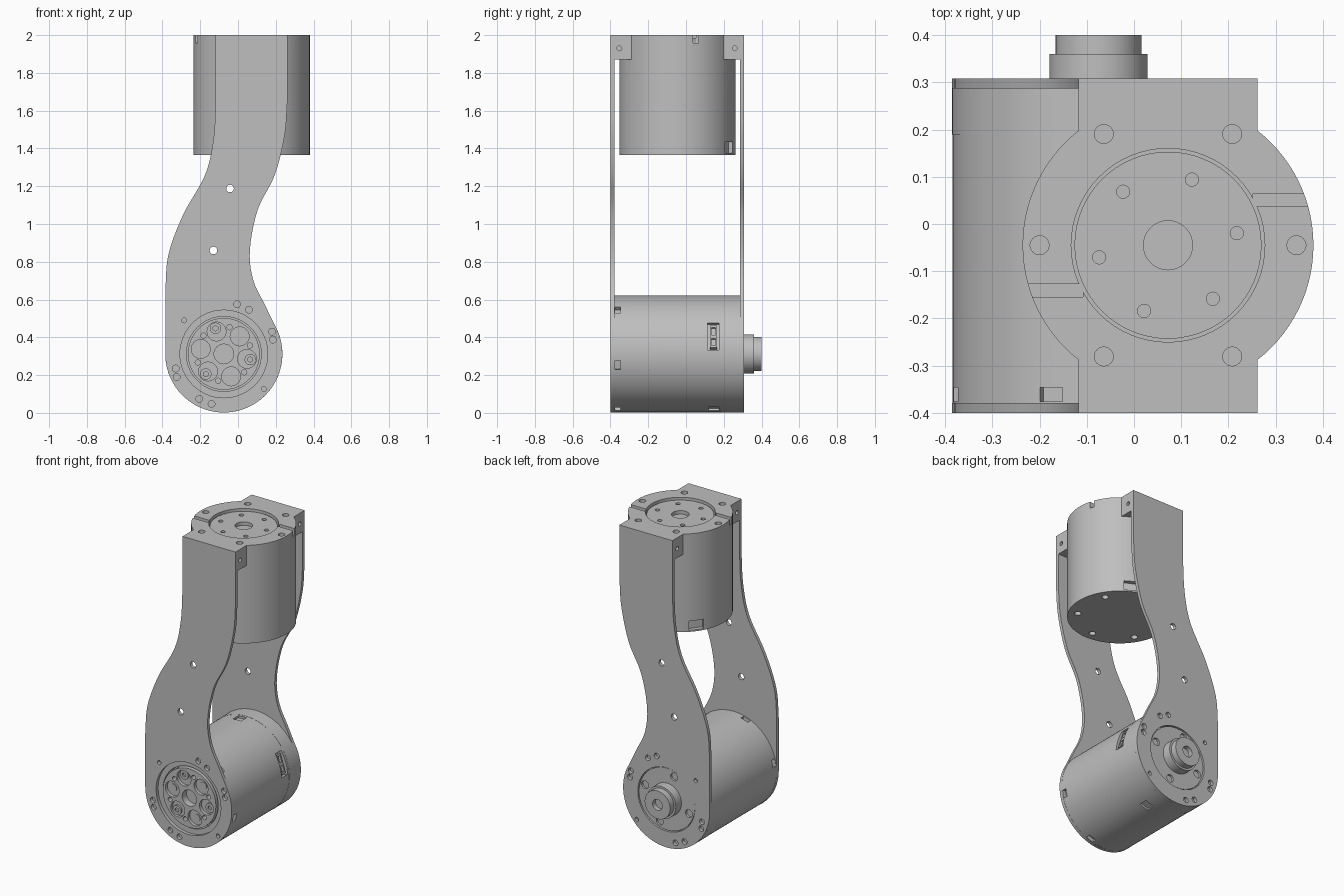
import bpy, bmesh, math
from math import cos, sin, radians
from mathutils import Vector, Matrix

cube = bpy.data.objects.get("Cube")
if cube:
    bpy.data.objects.remove(cube, do_unlink=True)

grey = bpy.data.materials.new("machined_grey")
grey.use_nodes = True
grey.diffuse_color = (0.52, 0.52, 0.52, 1)
grey.node_tree.nodes["Principled BSDF"].inputs["Base Color"].default_value = (0.52, 0.52, 0.52, 1)

LX, LZ = -0.075, 0.312      # lower motor axis, along y
UX, UY = 0.072, -0.045      # upper motor axis, along z
R = 0.31
FRONT, BACK, PLATE = -0.40, 0.308, 0.021


def cyl(bm, p, q, r, n=24):
    p, q = Vector(p), Vector(q)
    turn = (q - p).to_track_quat('Z', 'Y').to_matrix().to_4x4()
    bmesh.ops.create_cone(bm, cap_ends=True, segments=n, radius1=r, radius2=r,
                          depth=(q - p).length, matrix=Matrix.Translation((p + q) / 2) @ turn)


def ycyl(bm, x, z, y0, y1, r, n=24):
    cyl(bm, (x, y0, z), (x, y1, z), r, n)


def zcyl(bm, x, y, z0, z1, r, n=24):
    cyl(bm, (x, y, z0), (x, y, z1), r, n)


def box(bm, lo, hi, frame=Matrix()):
    lo, hi = Vector(lo), Vector(hi)
    size = Matrix.Diagonal((*(hi - lo), 1))
    bmesh.ops.create_cube(bm, size=1, matrix=frame @ Matrix.Translation((lo + hi) / 2) @ size)


def polar(cx, cy, r, deg):
    return cx + r * cos(radians(deg)), cy + r * sin(radians(deg))


def lower_frame(deg):
    return Matrix.Translation((LX, 0, LZ)) @ Matrix.Rotation(-radians(deg), 4, 'Y')


def upper_frame(deg):
    return Matrix.Translation((UX, UY, 0)) @ Matrix.Rotation(radians(deg), 4, 'Z')


def make(name, bm):
    bmesh.ops.recalc_face_normals(bm, faces=bm.faces)
    me = bpy.data.meshes.new(name)
    bm.to_mesh(me)
    bm.free()
    me.materials.append(grey)
    ob = bpy.data.objects.new(name, me)
    bpy.context.scene.collection.objects.link(ob)
    return ob


def boolean(ob, tool_bm, op='DIFFERENCE'):
    tool = make("cutter", tool_bm)
    tool.hide_render = True
    mod = ob.modifiers.new("cut", 'BOOLEAN')
    mod.operation, mod.solver, mod.object, mod.use_self = op, 'EXACT', tool, True
    bpy.context.view_layer.objects.active = ob
    bpy.ops.object.modifier_apply(modifier=mod.name)
    bpy.data.objects.remove(tool, do_unlink=True)


def smooth(points, steps=5):
    pts = [Vector(p) for p in points]
    pts = [2 * pts[0] - pts[1]] + pts + [2 * pts[-1] - pts[-2]]
    out = []
    for a, b, c, d in zip(pts, pts[1:], pts[2:], pts[3:]):
        for i in range(steps):
            t = i / steps
            out.append(0.5 * (2 * b + (c - a) * t + (2 * a - 5 * b + 4 * c - d) * t * t
                              + (3 * b - a - 3 * c + d) * t ** 3))
    return out + [pts[-2]]


# Curved side arms, each ending in a round motor cover
left_edge = smooth([(-0.118, 1.65), (-0.13, 1.45), (-0.174, 1.26), (-0.29, 1.05),
                    (-0.368, 0.84), (-0.385, 0.65)])
right_edge = smooth([(0.193, 0.467), (0.142, 0.573), (0.08, 0.705), (0.063, 0.865),
                     (0.105, 1.077), (0.195, 1.26), (0.248, 1.475), (0.262, 1.66)])
arc = [polar(LX, LZ, R, 180 + 5 * i) for i in range(42)]
outline = [(-0.118, 2)] + left_edge + arc + right_edge + [(0.262, 2)]
bolts = [(-0.005, 0.575), (0.058, 0.546), (0.18, 0.43), (0.185, 0.388), (-0.33, 0.235),
         (-0.325, 0.19), (-0.205, 0.074), (-0.14, 0.048)]
pins = [(-0.285, 0.49), (0.137, 0.127)]


def arm(name, y, opening):
    bm = bmesh.new()
    face = bm.faces.new([bm.verts.new((p[0], y, p[1])) for p in outline])
    ext = bmesh.ops.extrude_face_region(bm, geom=[face])
    verts = [v for v in ext["geom"] if isinstance(v, bmesh.types.BMVert)]
    bmesh.ops.translate(bm, verts=verts, vec=(0, PLATE, 0))
    ob = make(name, bm)
    cut = bmesh.new()
    ycyl(cut, LX, LZ, y - 0.1, y + 0.1, opening, 64)
    for x, z in [(-0.042, 1.188), (-0.13, 0.86)]:
        ycyl(cut, x, z, y - 0.1, y + 0.1, 0.02)
    for spots, r in ((bolts, 0.018), (pins, 0.013)):
        for x, z in spots:
            ycyl(cut, x, z, y - 0.1, y + 0.1, r, 16)
    boolean(ob, cut)


arm("front_arm", FRONT, 0.232)
arm("back_arm", BACK - PLATE, 0.205)

# Lower motor housing with rim notches and cable sockets
bm = bmesh.new()
ycyl(bm, LX, LZ, FRONT + PLATE, 0.19, R - 0.001, 96)
ob = make("lower_housing", bm)
cut = bmesh.new()
ycyl(cut, LX, LZ, FRONT, -0.33, 0.198, 64)
for k in range(6):
    box(cut, (0.285, -0.376, -0.025), (0.35, -0.346, 0.025), lower_frame(49 + 60 * k))
box(cut, (0.27, 0.115, -0.075), (0.35, 0.175, 0.075), lower_frame(18))
for deg in (93, -71):
    box(cut, (0.295, 0.12, -0.03), (0.35, 0.175, 0.03), lower_frame(deg))
boolean(ob, cut)

bm = bmesh.new()
ycyl(bm, LX, LZ, 0.19, BACK - PLATE, R, 96)
make("lower_housing_cap", bm)

# Socket block with two pin wells
bm = bmesh.new()
box(bm, (0.265, 0.127, -0.062), (0.298, 0.163, 0.062), lower_frame(18))
ob = make("cable_socket", bm)
cut = bmesh.new()
for s in (-1, 1):
    box(cut, (0.28, 0.135, s * 0.03 - 0.02), (0.35, 0.155, s * 0.03 + 0.02), lower_frame(18))
boolean(ob, cut)

# Output hub on the front of the lower motor
bm = bmesh.new()
ycyl(bm, LX, LZ, -0.391, -0.33, 0.19, 64)
ob = make("output_hub", bm)
cut = bmesh.new()
ycyl(cut, LX, LZ, -0.5, -0.345, 0.052, 32)
for k in range(6):
    x, z = polar(LX, LZ, 0.125, 48 + 60 * k)
    ycyl(cut, x, z, -0.5, -0.37, 0.05)
    x, z = polar(LX, LZ, 0.145, 18 + 60 * k)
    ycyl(cut, x, z, -0.5, -0.355, 0.014, 16)
boolean(ob, cut)

# Screws sitting in the hub pockets
bm = bmesh.new()
for k in range(3):
    x, z = polar(LX, LZ, 0.143, 108 + 120 * k)
    ycyl(bm, x, z, -0.382, -0.36, 0.03)
    x, z = polar(LX, LZ, 0.13, 48 + 120 * k)
    ycyl(bm, x, z, -0.375, -0.36, 0.024)
ob = make("hub_screws", bm)
cut = bmesh.new()
for k in range(3):
    x, z = polar(LX, LZ, 0.143, 108 + 120 * k)
    ycyl(cut, x, z, -0.5, -0.372, 0.014, 6)
boolean(ob, cut)

# Rear disc and stepped shaft
bm = bmesh.new()
ycyl(bm, LX, LZ, 0.27, 0.302, 0.2, 64)
ob = make("rear_disc", bm)
cut = bmesh.new()
for k in range(4):
    x, z = polar(LX, LZ, 0.165, 18 + 90 * k)
    ycyl(cut, x, z, 0.288, 0.4, 0.025)
boolean(ob, cut)
bm = bmesh.new()
ycyl(bm, LX, LZ, 0.302, 0.36, 0.104, 48)
make("shaft_collar", bm)
bm = bmesh.new()
ycyl(bm, LX, LZ, 0.36, 0.40, 0.091, 48)
ob = make("shaft_end", bm)
cut = bmesh.new()
ycyl(cut, LX, LZ, 0.37, 0.45, 0.035)
boolean(ob, cut)

# Upper motor housing with its square mounting block
bm = bmesh.new()
zcyl(bm, UX, UY, 1.365, 2, 0.308, 96)
ob = make("upper_housing", bm)
block = bmesh.new()
box(block, (-0.118, FRONT + PLATE, 1.87), (0.262, BACK - PLATE, 2))
boolean(ob, block, 'UNION')
cut = bmesh.new()
zcyl(cut, UX, UY, 1.96, 2.1, 0.205, 64)
for k in range(6):
    x, y = polar(UX, UY, 0.272, 60 * k)
    zcyl(cut, x, y, 1.97, 2.1, 0.02)
    x, y = polar(UX, UY, 0.25, 30 + 60 * k)
    zcyl(cut, x, y, 1.3, 1.39, 0.02)
for turn in (0, 180):
    box(cut, (0.18, 0.082, 1.957), (0.4, 0.11, 2.1), upper_frame(turn))
for deg in (63, 143):
    box(cut, (0.28, -0.045, 1.375), (0.4, 0.045, 1.435), upper_frame(deg))
for y in (-0.353, 0.258):
    cyl(cut, (-0.3, y, 1.93), (-0.09, y, 1.93), 0.013, 16)
    cyl(cut, (0.23, y, 1.93), (0.5, y, 1.93), 0.013, 16)
boolean(ob, cut)

# Rotor disc in the top recess
bm = bmesh.new()
zcyl(bm, UX, UY, 1.95, 1.985, 0.198, 64)
ob = make("top_rotor", bm)
cut = bmesh.new()
zcyl(cut, UX, UY, 1.962, 2.1, 0.052, 32)
for k in range(6):
    x, y = polar(UX, UY, 0.148, 10 + 60 * k)
    zcyl(cut, x, y, 1.965, 2.1, 0.014, 16)
boolean(ob, cut)

# Smooth round walls, keep machined edges crisp
for ob in bpy.context.scene.objects:
    ob.select_set(ob.type == 'MESH')
bpy.ops.object.shade_smooth_by_angle(angle=radians(25))
